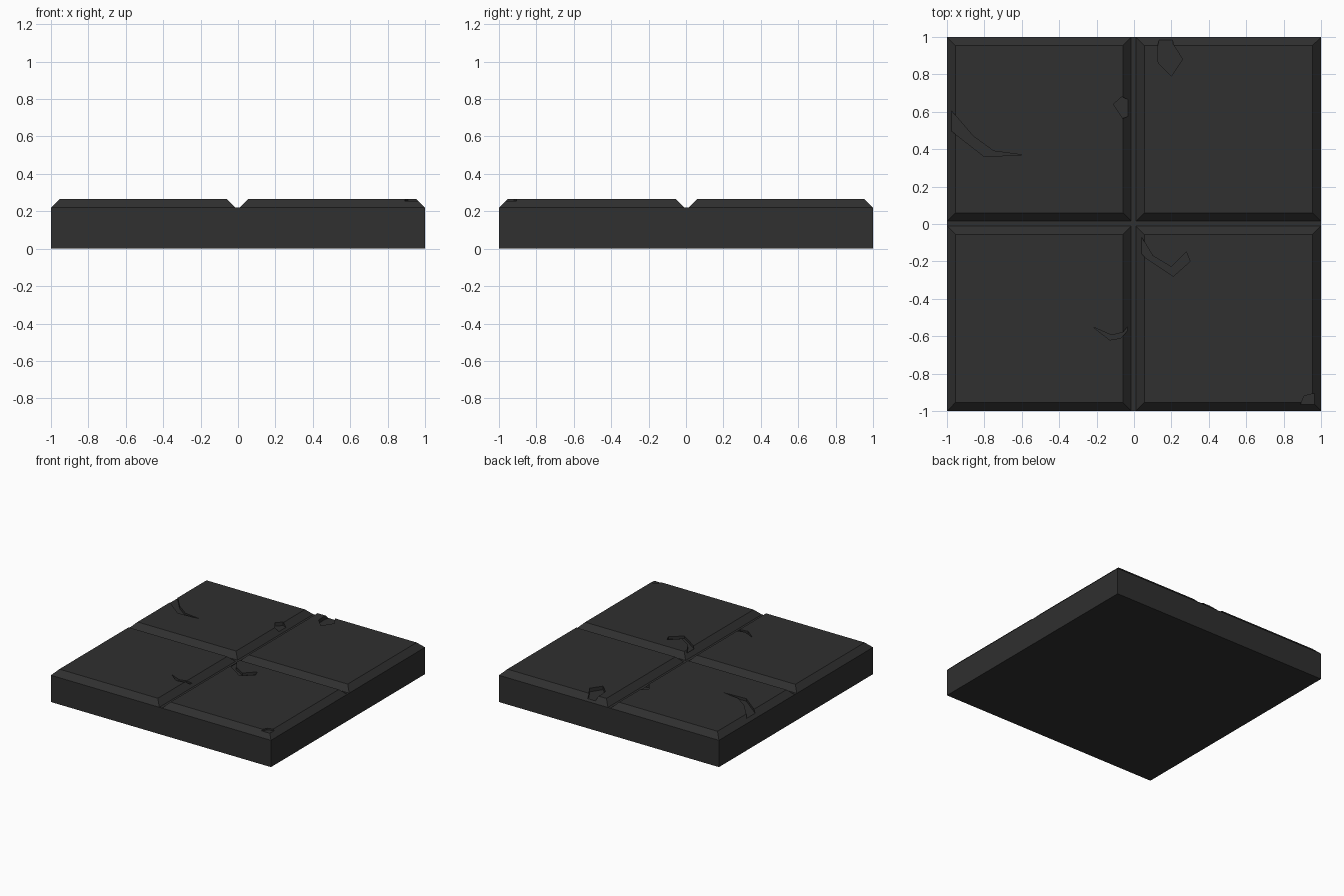
import bpy, bmesh

if "Cube" in bpy.data.objects:
    bpy.data.objects.remove(bpy.data.objects["Cube"])

stone = bpy.data.materials.new("dark stone")
stone.diffuse_color = (0.029, 0.029, 0.029, 1)
stone.use_nodes = True
stone.node_tree.nodes["Principled BSDF"].inputs["Base Color"].default_value = stone.diffuse_color

LOW, TOP = 0.22, 0.265
HIGH_LINES = {1, 2, 5, 6}          # grid lines lying on tile tops
XS = [-1, -0.955, -0.06, -0.015, 0.01, 0.055, 0.955, 1]
YS = [-1, -0.955, -0.055, -0.01, 0.015, 0.06, 0.955, 1]


def add_object(name, b):
    bmesh.ops.recalc_face_normals(b, faces=b.faces[:])
    me = bpy.data.meshes.new(name)
    b.to_mesh(me)
    b.free()
    me.materials.append(stone)
    ob = bpy.data.objects.new(name, me)
    bpy.context.scene.collection.objects.link(ob)
    return ob


# Slab: four chamfered tiles separated by a cross-shaped groove
bm = bmesh.new()
grid = [[bm.verts.new((x, y, TOP if i in HIGH_LINES and j in HIGH_LINES else LOW))
         for j, y in enumerate(YS)] for i, x in enumerate(XS)]
for i in range(7):
    for j in range(7):
        q = [grid[i][j], grid[i + 1][j], grid[i + 1][j + 1], grid[i][j + 1]]
        up = [k for k in range(4) if q[k].co.z > LOW + 0.01]
        if len(up) == 1:           # mitred tile corner
            q = q[up[0]:] + q[:up[0]]
            bm.faces.new(q[:3])
            bm.faces.new([q[0], q[2], q[3]])
        else:
            bm.faces.new(q)

# Side walls and underside
rim = ([grid[i][0] for i in range(7)] + [grid[7][j] for j in range(7)] +
       [grid[i][7] for i in range(7, 0, -1)] + [grid[0][j] for j in range(7, 0, -1)])
foot = [bm.verts.new((v.co.x, v.co.y, 0)) for v in rim]
for k in range(len(rim)):
    n = (k + 1) % len(rim)
    bm.faces.new([rim[k], foot[k], foot[n], rim[n]])
bm.faces.new(foot)
slab = add_object("paving_slab", bm)


def cut(name, outline, floor):
    """Sink an outline, seen from above, into the slab down to floor."""
    b = bmesh.new()
    low = [b.verts.new((x, y, floor)) for x, y in outline]
    high = [b.verts.new((x, y, 0.4)) for x, y in outline]
    b.faces.new(low)
    b.faces.new(high)
    for k in range(len(low)):
        n = (k + 1) % len(low)
        b.faces.new([low[k], low[n], high[n], high[k]])
    cutter = add_object(name, b)
    m = slab.modifiers.new(name, 'BOOLEAN')
    m.operation, m.solver, m.object = 'DIFFERENCE', 'EXACT', cutter
    bpy.context.view_layer.update()
    dg = bpy.context.evaluated_depsgraph_get()
    result = bpy.data.meshes.new_from_object(slab.evaluated_get(dg))
    slab.modifiers.clear()
    if len(result.polygons) > 50:  # keep the cut only when it is sound
        slab.data = result
    bpy.data.objects.remove(cutter)


# Chips and cracks
cut("back_chip_cutter", [(.14, 1.02), (.125, .94), (.13, .86), (.2, .79), (.26, .88),
                         (.21, .96), (.2, 1.02)], .235)
cut("inner_chip_cutter", [(-.018, .66), (-.065, .68), (-.11, .64), (-.06, .565),
                          (-.018, .58)], .236)
cut("left_crack_cutter", [(-.98, .61), (-.86, .47), (-.75, .39), (-.6, .37), (-.8, .36),
                          (-.98, .5)], .244)
cut("right_crack_cutter", [(.98, .32), (.87, .34), (.855, .28), (.805, .215), (.825, .225),
                           (.87, .31), (.98, .27)], .244)
cut("groove_crack_cutter", [(-.6, -.012), (-.72, -.05), (-.8, -.14), (-.785, -.22),
                            (-.775, -.14), (-.74, -.065), (-.65, -.03)], .238)
cut("front_crack_cutter", [(-.02, -.53), (-.06, -.58), (-.12, -.595), (-.22, -.55),
                           (-.13, -.62), (-.07, -.61), (-.02, -.555)], .24)
cut("centre_crack_cutter", [(.04, -.07), (.1, -.17), (.2, -.23), (.28, -.15), (.3, -.2),
                            (.21, -.28), (.06, -.18), (.04, -.16)], .244)
cut("corner_chip_cutter", [(.89, -.965), (.91, -.92), (.965, -.905), (.965, -.965)], .252)
